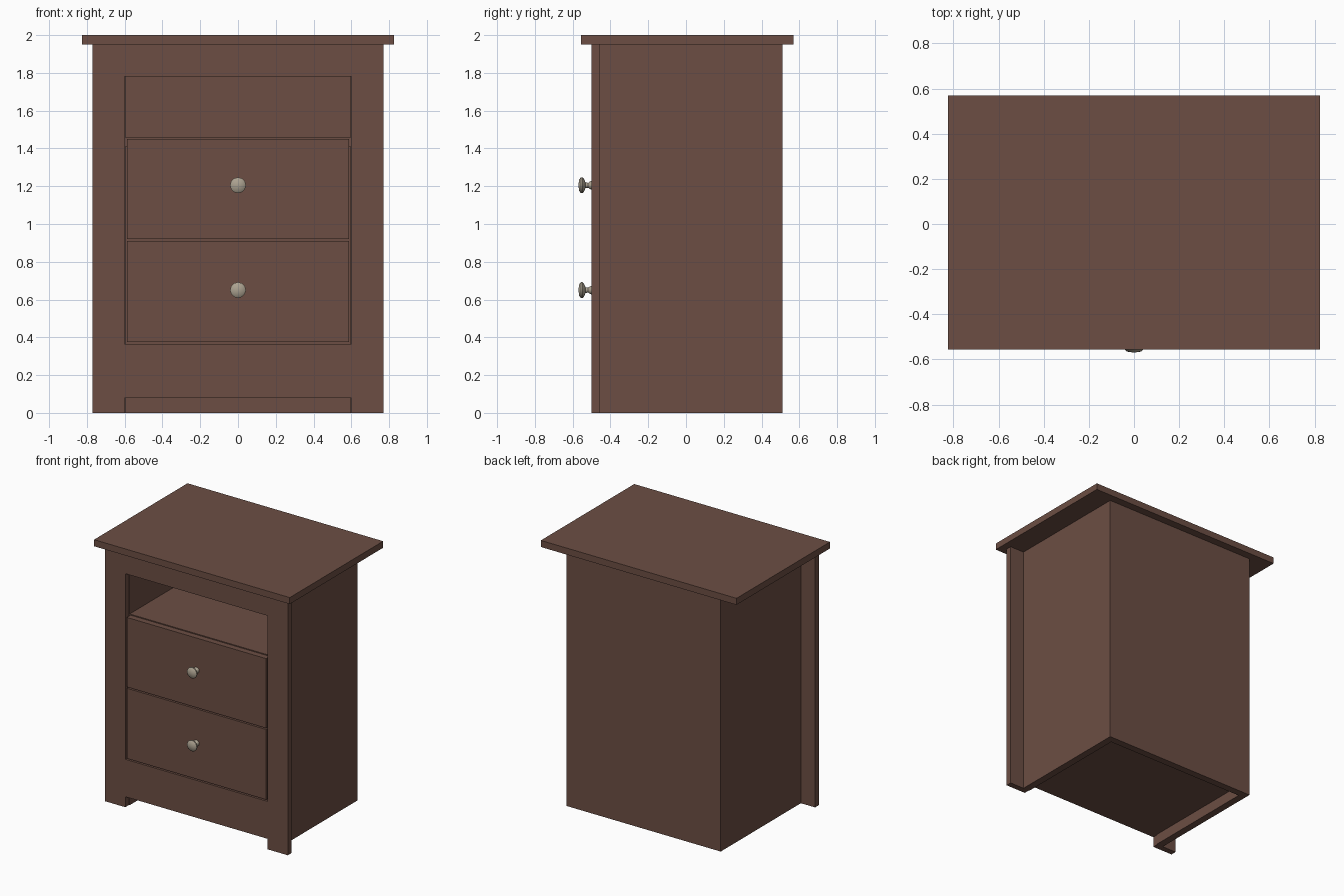
import bpy, bmesh, math
from mathutils import Vector, Matrix

if "Cube" in bpy.data.objects:
    bpy.data.objects.remove(bpy.data.objects["Cube"])


def material(name, rgb):
    m = bpy.data.materials.new(name)
    m.diffuse_color = (*rgb, 1.0)
    m.use_nodes = True
    m.node_tree.nodes["Principled BSDF"].inputs["Base Color"].default_value = m.diffuse_color
    return m


WOOD = material("dark_brown_wood", (0.150, 0.076, 0.057))
METAL = material("brushed_metal", (0.41, 0.36, 0.28))


def finish(name, bm, mat):
    bmesh.ops.recalc_face_normals(bm, faces=bm.faces)
    me = bpy.data.meshes.new(name)
    bm.to_mesh(me)
    bm.free()
    me.materials.append(mat)
    ob = bpy.data.objects.new(name, me)
    bpy.context.collection.objects.link(ob)
    return ob


def box(name, x, y, z, mat=WOOD):
    """Box from (min, max) ranges."""
    bm = bmesh.new()
    bmesh.ops.create_cube(bm, size=1.0)
    for v in bm.verts:
        v.co = Vector([(a + b) / 2 + c * (b - a) for (a, b), c in zip((x, y, z), v.co)])
    return finish(name, bm, mat)


# Main dimensions
FRONT, FRAME_BACK, BACK = -0.50, -0.455, 0.51
SIDE, T = 0.65, 0.055          # carcass half width, panel thickness
TOP = 1.95
IN = SIDE - T

# Top slab
box("top", (-0.825, 0.825), (-0.555, 0.57), (TOP, 2.0))

# Front frame: outline with legs, and one opening, extruded backwards
bm = bmesh.new()
outline = [(-0.77, 0), (-0.6, 0), (-0.6, 0.08), (0.6, 0.08), (0.6, 0),
           (0.77, 0), (0.77, TOP), (-0.77, TOP)]
opening = [(-0.6, 0.365), (0.6, 0.365), (0.6, 1.78), (-0.6, 1.78)]
edges = []
for loop in (outline, opening):
    vs = [bm.verts.new((px, FRONT, pz)) for px, pz in loop]
    edges += [bm.edges.new((vs[i], vs[(i + 1) % len(vs)])) for i in range(len(vs))]
bmesh.ops.triangle_fill(bm, edges=edges, use_beauty=True, normal=(0, -1, 0))
ext = bmesh.ops.extrude_face_region(bm, geom=bm.faces[:], use_keep_orig=True)
bmesh.ops.translate(bm, vec=(0, FRAME_BACK - FRONT, 0),
                    verts=[g for g in ext["geom"] if isinstance(g, bmesh.types.BMVert)])
finish("front_frame", bm, WOOD)

# Carcass panels
for s, side in ((-1, "left"), (1, "right")):
    box(side + "_side_panel", sorted((s * IN, s * SIDE)), (FRAME_BACK, BACK), (0, TOP))
box("back_panel", (-IN, IN), (BACK - T, BACK), (0, TOP))
box("bottom_panel", (-IN, IN), (FRAME_BACK, BACK - T), (0.08, 0.13))
box("shelf", (-IN, IN), (FRAME_BACK, BACK - T), (1.41, 1.457))


def knob(name, z):
    """Lathed knob: (distance in front of drawer, radius)."""
    profile = [(-0.002, 0.024), (0.008, 0.020), (0.018, 0.013), (0.032, 0.015),
               (0.040, 0.034), (0.047, 0.042), (0.056, 0.042), (0.065, 0.031),
               (0.070, 0.0)]
    bm = bmesh.new()
    vs = [bm.verts.new((r, FRONT - d, z)) for d, r in profile]
    es = [bm.edges.new(p) for p in zip(vs, vs[1:])]
    bmesh.ops.spin(bm, geom=vs + es, cent=(0, 0, z), axis=(0, 1, 0),
                   angle=math.tau, steps=12, use_merge=True)
    bmesh.ops.remove_doubles(bm, verts=bm.verts, dist=0.0005)
    ob = finish(name, bm, METAL)
    bpy.context.view_layer.objects.active = ob
    ob.select_set(True)
    bpy.ops.object.shade_smooth_by_angle(angle=math.radians(35))
    ob.select_set(False)


# Drawers: flush front, open box behind, knob
for label, z0, z1, kz in (("lower", 0.375, 0.910, 0.65), ("upper", 0.920, 1.450, 1.205)):
    box(label + "_drawer_front", (-0.588, 0.588), (FRONT, FRAME_BACK), (z0, z1))
    b0, b1 = z0 + 0.03, z1 - 0.10
    for s, side in ((-1, "left"), (1, "right")):
        box(f"{label}_drawer_{side}_wall", sorted((s * 0.55, s * 0.57)),
            (FRAME_BACK, 0.42), (b0, b1))
    box(label + "_drawer_back", (-0.55, 0.55), (0.40, 0.42), (b0, b1))
    box(label + "_drawer_base", (-0.55, 0.55), (FRAME_BACK, 0.40), (b0, b0 + 0.02))
    knob(label + "_knob", kz)
